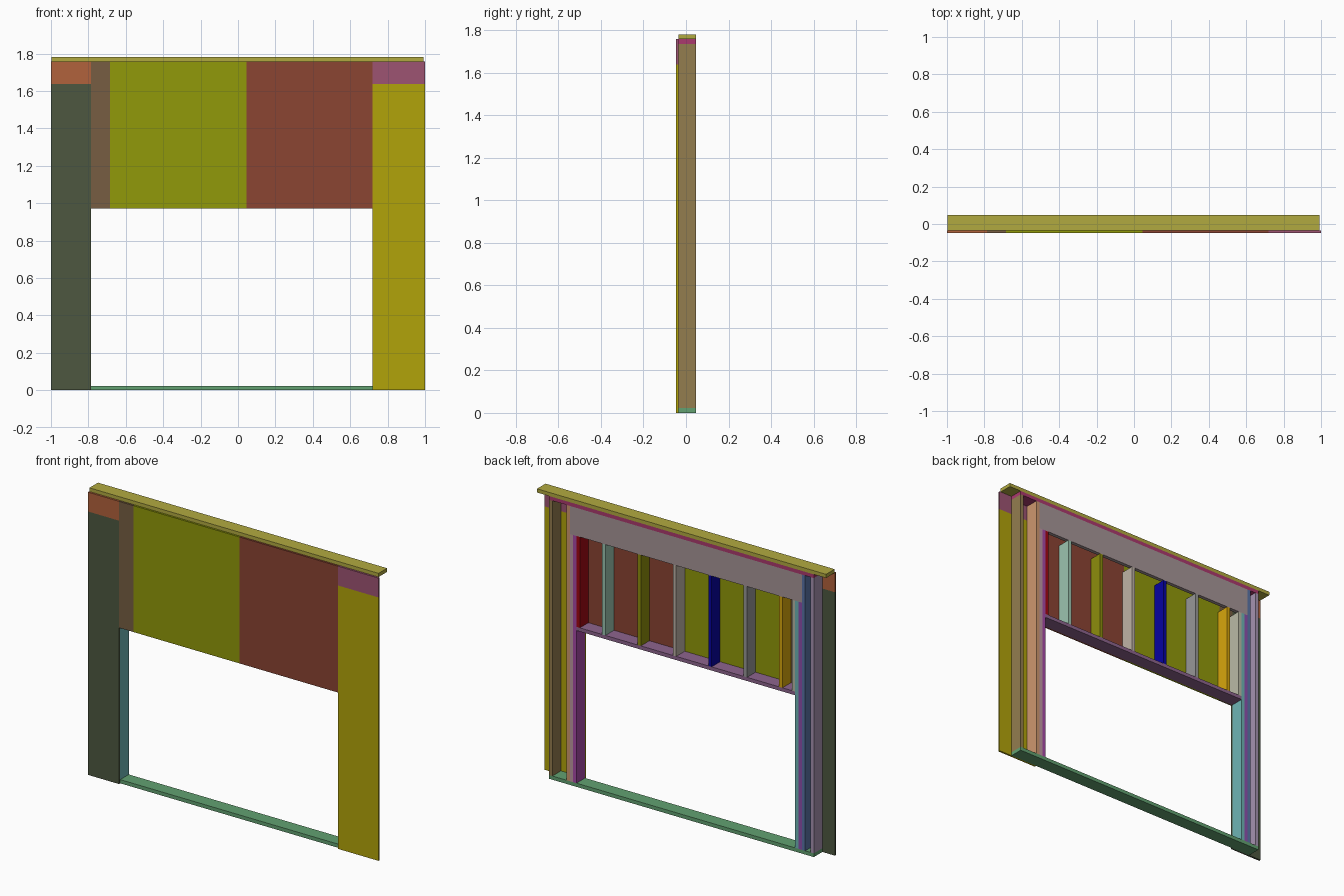
import bpy

if "Cube" in bpy.data.objects:
    bpy.data.objects.remove(bpy.data.objects["Cube"])

T = 0.023                     # lumber thickness
YS, YF, YB = -0.048, -0.036, 0.048   # sheathing front, frame front, frame back
TOP = 1.758                   # top of the lower top plate
STUD_TOP = TOP - T
OPEN_L, OPEN_R = -0.785, 0.72        # opening sides
END_L, END_R = -0.913, 0.909         # frame ends
SILL = 0.972
HEAD = 1.56                   # underside of header


def paint(ob, rgb):
    mat = bpy.data.materials.new(ob.name + "_paint")
    mat.diffuse_color = [(c / 255) ** 2.2 for c in rgb] + [1]
    mat.use_nodes = True
    mat.node_tree.nodes["Principled BSDF"].inputs["Base Color"].default_value = mat.diffuse_color
    ob.data.materials.append(mat)


def box(name, x, y, z, rgb):
    """Axis-aligned board from (min, max) ranges."""
    bpy.ops.mesh.primitive_cube_add(size=1, location=[sum(r) / 2 for r in (x, y, z)])
    ob = bpy.context.object
    ob.name = name
    ob.scale = [r[1] - r[0] for r in (x, y, z)]
    bpy.ops.object.transform_apply(location=False, rotation=False, scale=True)
    paint(ob, rgb)
    return ob


def board(name, x, z, rgb):
    return box(name, x, (YF, YB), z, rgb)


def upright(name, x, z, rgb):
    return board(name, (x, x + T), z, rgb)


def panel(name, x, z, rgb):
    return box(name, x, (YS, YF), z, rgb)


# Plates: the cap plate laps over the neighbouring walls
board("cap_plate", (-0.997, 0.992), (TOP, TOP + T), (176, 168, 66))
board("top_plate", (END_L, END_R), (STUD_TOP, TOP), (170, 60, 110))
board("bottom_plate", (END_L, END_R), (0, T), (98, 160, 112))

# Full-height end and king studs
full = (T, STUD_TOP)
upright("end_stud_left", END_L, full, (165, 145, 175))
upright("king_stud_left", OPEN_L - 3 * T, full, (90, 115, 165))
upright("king_stud_right", OPEN_R + 2 * T, full, (205, 150, 110))
upright("end_stud_right", END_R - T, full, (146, 124, 80))

# Doubled jack studs carrying the header
jack = (T, HEAD)
upright("outer_jack_left", OPEN_L - 2 * T, jack, (140, 80, 170))
upright("inner_jack_left", OPEN_L - T, jack, (110, 180, 180))
upright("inner_jack_right", OPEN_R, jack, (165, 75, 165))
upright("outer_jack_right", OPEN_R + T, jack, (190, 150, 160))

# Header and sill
box("header", (OPEN_L - 2 * T, OPEN_R + 2 * T), (YB - T, YB), (HEAD, STUD_TOP), (165, 148, 150))
board("sill", (OPEN_L, OPEN_R), (SILL, SILL + T), (140, 100, 140))

# Cripple studs between sill and header, regular spacing plus both ends
short = (SILL + T, HEAD)
cripple_colors = [(215, 165, 20), (150, 150, 150), (15, 10, 160),
                  (190, 178, 165), (140, 140, 20), (155, 195, 175)]
for i, rgb in enumerate(cripple_colors):
    upright(f"cripple_stud_{i + 1}", 0.045 + 0.2435 * (i - 3) - T / 2, short, rgb)
upright("end_cripple_left", OPEN_L, short, (185, 185, 165))
upright("end_cripple_right", OPEN_R - T, short, (160, 15, 25))

# Front sheathing
SEAM = 1.638
panel("sheathing_left", (-1, OPEN_L), (0, SEAM), (78, 88, 66))
panel("sheathing_left_top", (-1, OPEN_L), (SEAM, TOP), (176, 98, 62))
panel("sheathing_strip", (OPEN_L, -0.685), (SILL, TOP), (118, 94, 68))
panel("sheathing_middle_left", (-0.685, 0.045), (SILL, TOP), (144, 152, 18))
panel("sheathing_middle_right", (0.045, OPEN_R), (SILL, TOP), (138, 70, 54))
panel("sheathing_right", (OPEN_R, 1), (0, SEAM), (176, 162, 18))
panel("sheathing_right_top", (OPEN_R, 1), (SEAM, TOP), (156, 84, 114))
